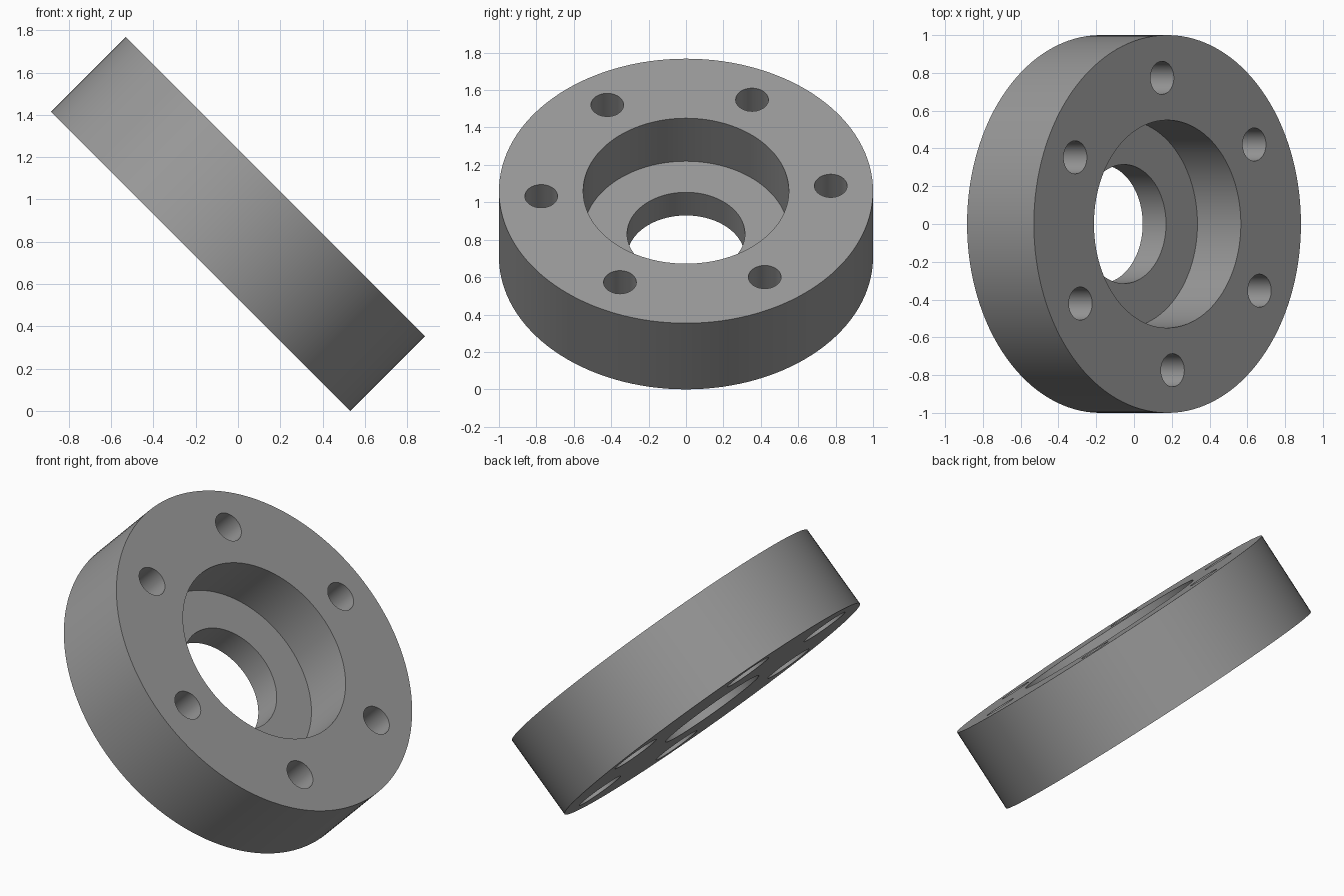
import bpy, math
from mathutils import Matrix, Vector

if "Cube" in bpy.data.objects:
    bpy.data.objects.remove(bpy.data.objects["Cube"])

THICK = 0.5
HALF = THICK / 2
BOLT_RING, BOLT_START = 0.775, math.radians(2.9)

grey = bpy.data.materials.new("metal grey")
grey.diffuse_color = (0.32, 0.32, 0.32, 1)
grey.use_nodes = True
grey.node_tree.nodes["Principled BSDF"].inputs["Base Color"].default_value = grey.diffuse_color


def cylinder(name, radius, z0, z1, x=0, y=0, sides=48):
    bpy.ops.mesh.primitive_cylinder_add(vertices=sides, radius=radius, depth=z1 - z0,
                                        location=(x, y, (z0 + z1) / 2))
    ob = bpy.context.object
    ob.name = name
    ob.data.materials.append(grey)
    return ob


# Flange body, modelled flat
flange = cylinder("flange_ring", 1.0, -HALF, HALF, sides=128)

# Stepped centre bore: wide pocket on top, narrow hole through
cutters = [cylinder("pocket_cutter", 0.55, HALF - 0.325, 1, sides=96),
           cylinder("bore_cutter", 0.315, -1, 1, sides=96)]

# Six bolt holes, counterbored from the underside
for i in range(6):
    a = BOLT_START + i * math.pi / 3
    x, y = BOLT_RING * math.cos(a), BOLT_RING * math.sin(a)
    cutters.append(cylinder("bolt_hole_cutter", 0.0875, -1, 1, x, y))
    cutters.append(cylinder("bolt_head_cutter", 0.14, -1, -HALF + 0.175, x, y))

# Apply the cuts, then drop the helpers
bpy.context.view_layer.objects.active = flange
for cutter in cutters:
    cutter.hide_render = True
    mod = flange.modifiers.new("cut", 'BOOLEAN')
    mod.operation, mod.solver, mod.object = 'DIFFERENCE', 'EXACT', cutter
    bpy.ops.object.modifier_apply(modifier=mod.name)
for cutter in cutters:
    bpy.data.objects.remove(cutter)

# Tilt 45 degrees so the pocket faces +x and up, resting on its lower edge
s = math.sqrt(0.5)
tilt = Matrix(((0, -s, s), (1, 0, 0), (0, s, s))).to_4x4()
flange.data.transform(Matrix.Translation(Vector((0, 0, s * (1 + HALF)))) @ tilt)

bpy.ops.object.select_all(action='DESELECT')
flange.select_set(True)
bpy.context.view_layer.objects.active = flange
bpy.ops.object.shade_smooth_by_angle(angle=math.radians(30))
